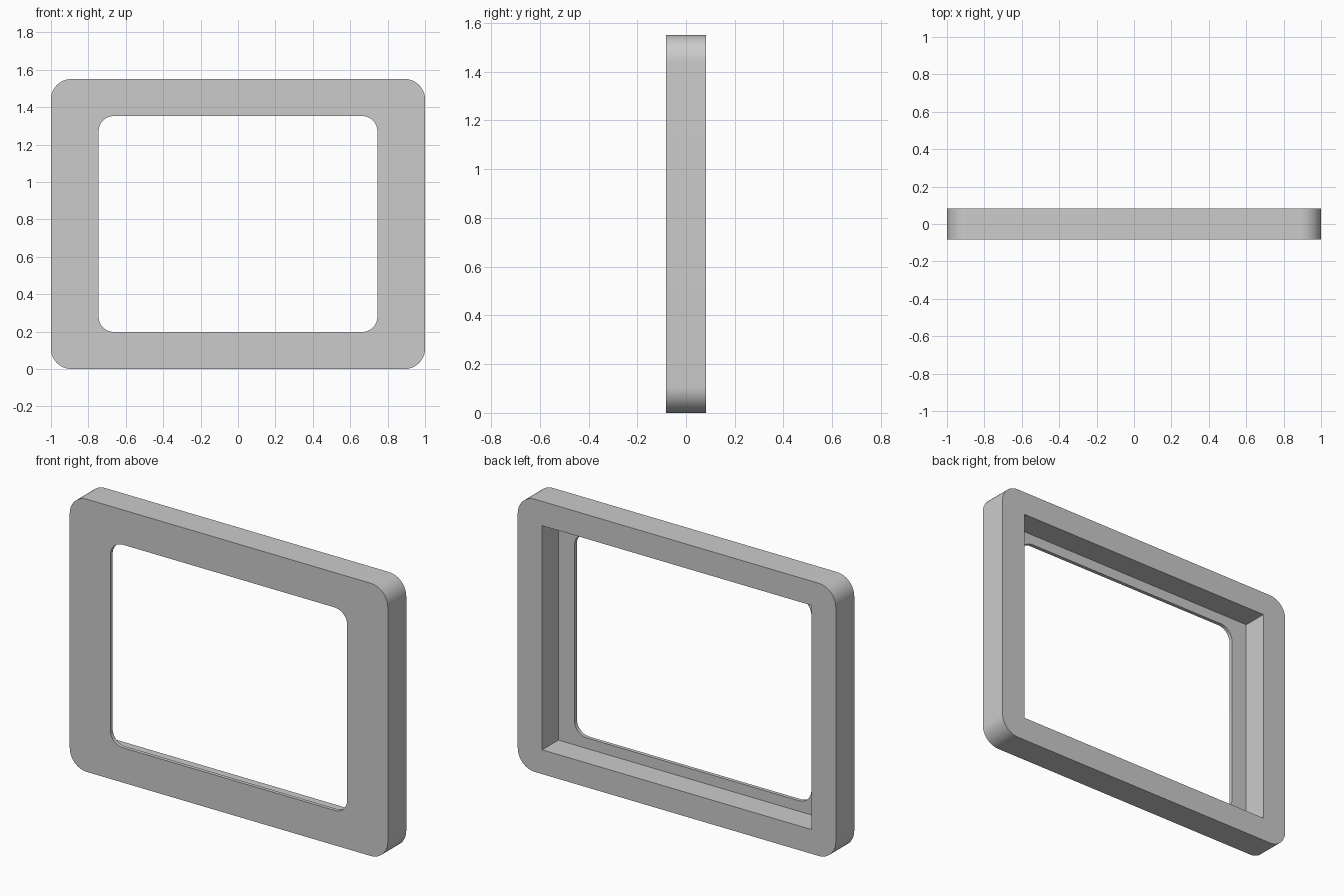
import bpy
import bmesh
from math import cos, sin, pi, radians

cube = bpy.data.objects.get("Cube")
if cube:
    bpy.data.objects.remove(cube, do_unlink=True)

HEIGHT = 1.55
FRONT, LIP, BACK = -0.083, -0.062, 0.083
STEPS = 12

# Half width, half height and corner radius of each outline
OUTER = (1.0, HEIGHT / 2, 0.108)
REBATE = (0.846, 0.637, 0.0)
OPENING = (0.745, 0.577, 0.08)


def ring(bm, outline, y):
    """Rounded rectangle of vertices in the xz plane at depth y."""
    w, h, r = outline
    verts = []
    for i, (sx, sz) in enumerate([(1, 1), (-1, 1), (-1, -1), (1, -1)]):
        for s in range(STEPS + 1):
            a = (i + s / STEPS) * pi / 2
            x = sx * (w - r) + r * cos(a)
            z = sz * (h - r) + r * sin(a)
            verts.append(bm.verts.new((x, y, z + HEIGHT / 2)))
    return verts


# Frame cross-section swept through its outlines, from front edge to front opening
bm = bmesh.new()
section = [(OUTER, FRONT), (OUTER, BACK), (REBATE, BACK),
           (REBATE, LIP), (OPENING, LIP), (OPENING, FRONT)]
rings = [ring(bm, outline, y) for outline, y in section]
for a, b in zip(rings, rings[1:] + rings[:1]):
    for i in range(len(a)):
        j = (i + 1) % len(a)
        bm.faces.new((a[i], a[j], b[j], b[i]))

# Square rebate corners collapse to single points
bmesh.ops.remove_doubles(bm, verts=bm.verts[:], dist=0.0001)
bmesh.ops.dissolve_limit(bm, angle_limit=radians(0.5),
                         verts=bm.verts[:], edges=bm.edges[:])
# Keep the ring-shaped faces simple for shading
bmesh.ops.triangulate(bm, faces=[f for f in bm.faces if len(f.verts) > 4])
bmesh.ops.recalc_face_normals(bm, faces=bm.faces[:])

mesh = bpy.data.meshes.new("window_frame")
bm.to_mesh(mesh)
bm.free()
frame = bpy.data.objects.new("window_frame", mesh)
bpy.context.collection.objects.link(frame)

# Grey material
grey = bpy.data.materials.new("plain_grey")
grey.use_nodes = True
colour = (0.6, 0.6, 0.6, 1.0)
grey.diffuse_color = colour
grey.node_tree.nodes["Principled BSDF"].inputs["Base Color"].default_value = colour
mesh.materials.append(grey)

# Smooth rounded corners, sharp edges elsewhere
bpy.context.view_layer.objects.active = frame
frame.select_set(True)
bpy.ops.object.shade_smooth_by_angle(angle=radians(30))
